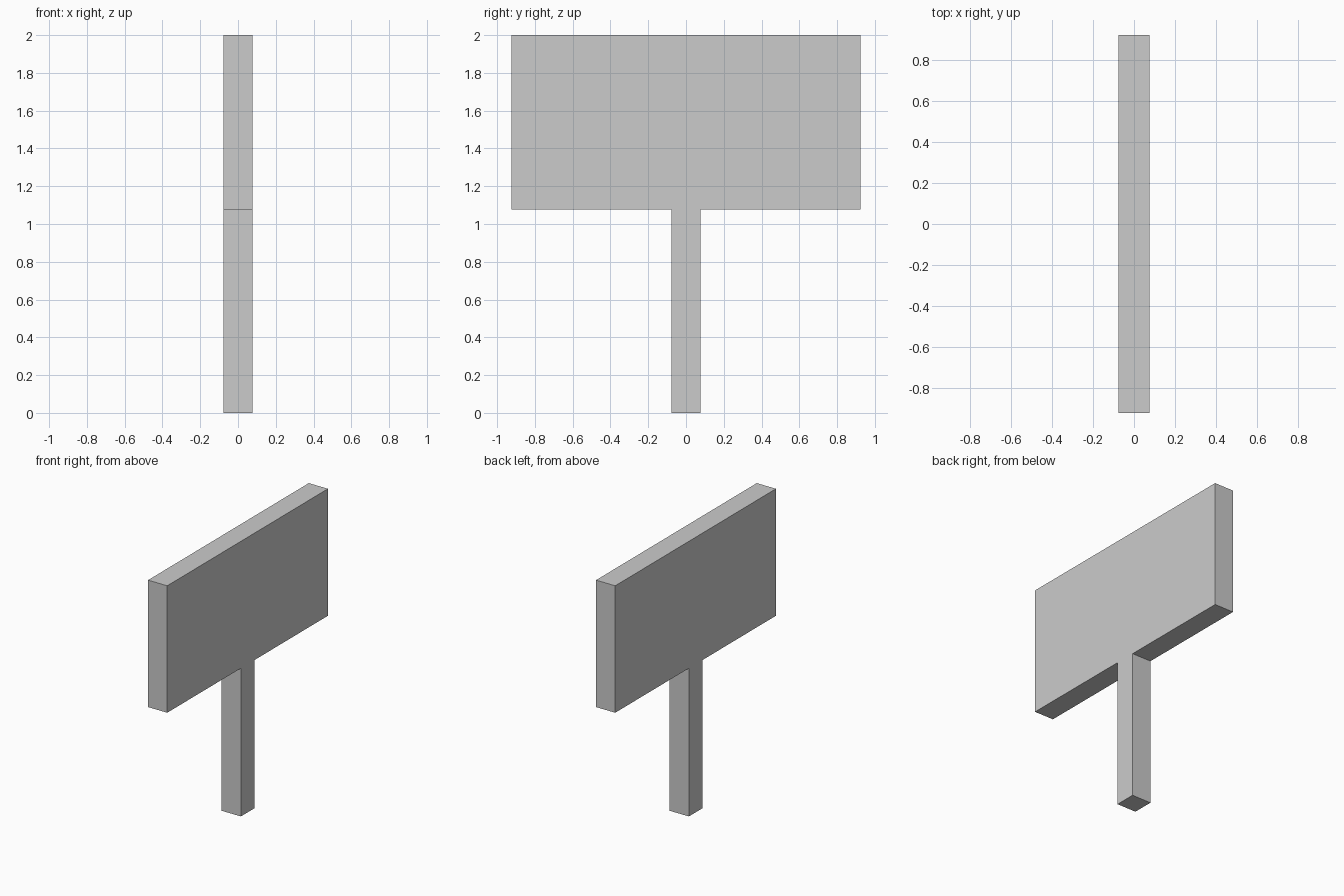
import bpy

if "Cube" in bpy.data.objects:
    bpy.data.objects.remove(bpy.data.objects["Cube"])

U = 2 / 26  # one grid unit: the whole sign is 26 units tall


def box(name, size, z_bottom):
    """Box centred on x and y, resting at z_bottom (all in grid units)."""
    sx, sy, sz = (s * U for s in size)
    bpy.ops.mesh.primitive_cube_add(size=1, location=(0, 0, z_bottom * U + sz / 2))
    ob = bpy.context.object
    ob.name = name
    ob.scale = (sx, sy, sz)
    bpy.ops.object.transform_apply(location=False, rotation=False, scale=True)
    return ob


# Square post standing on the ground
box("post", (2, 2, 14), 0)

# Wide board on top, flush with the post
box("sign_board", (2, 24, 12), 14)
